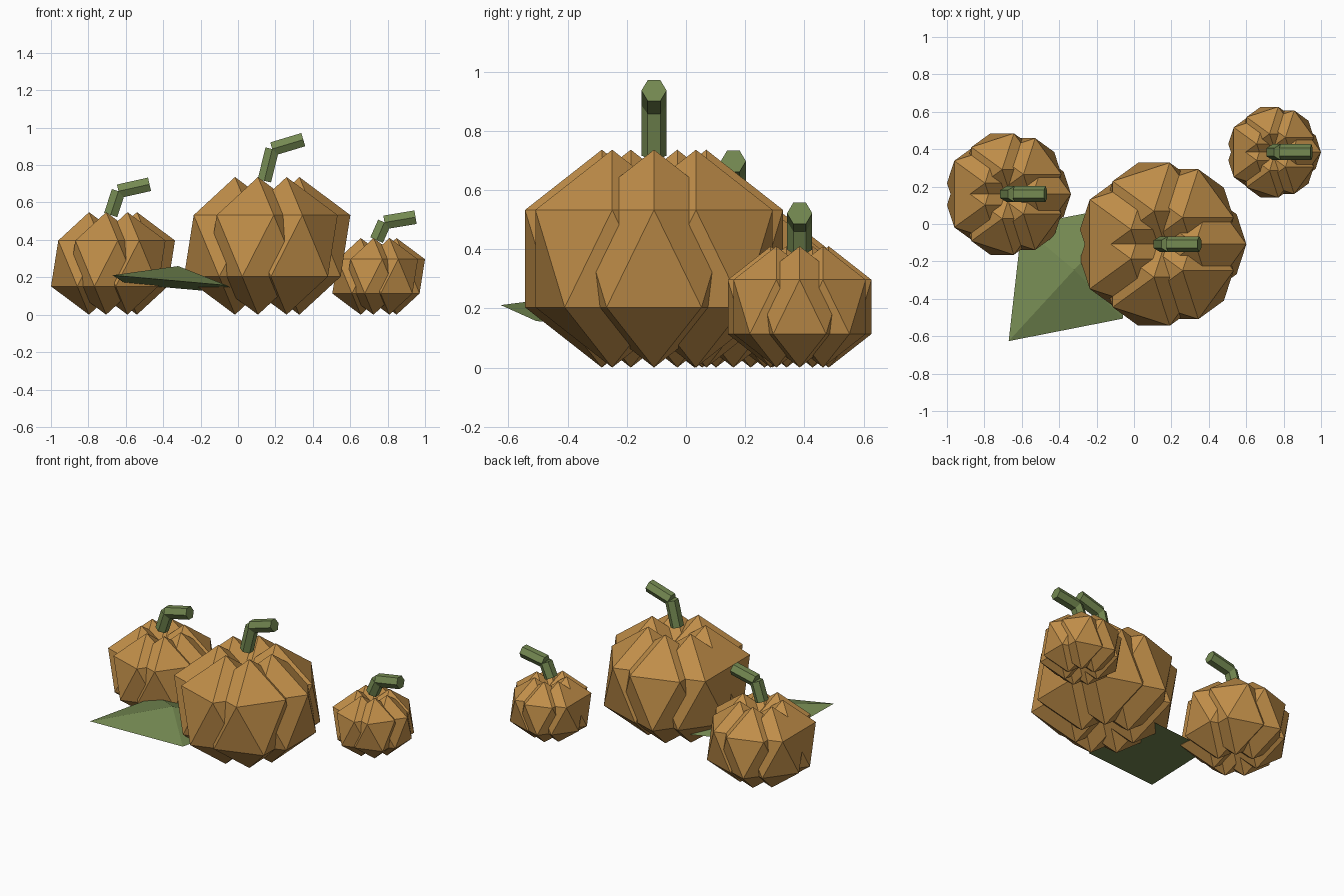
import bpy, bmesh, math
from mathutils import Matrix, Vector

if "Cube" in bpy.data.objects:
    bpy.data.objects.remove(bpy.data.objects["Cube"])


def material(name, rgb):
    m = bpy.data.materials.new(name)
    m.diffuse_color = (*rgb, 1)
    m.use_nodes = True
    m.node_tree.nodes["Principled BSDF"].inputs["Base Color"].default_value = m.diffuse_color
    return m


ORANGE = material("pumpkin orange", (0.527, 0.270, 0.066))
GREEN = material("stem green", (0.175, 0.250, 0.083))


def finish(bm, name, mat):
    me = bpy.data.meshes.new(name)
    bm.to_mesh(me)
    bm.free()
    me.materials.append(mat)
    ob = bpy.data.objects.new(name, me)
    bpy.context.collection.objects.link(ob)
    return ob


def rod(bm, a, b, r):
    # six-sided rod between two points in an XZ plane
    d = b - a
    tilt = Matrix.Rotation(math.atan2(d.x, d.z), 4, 'Y')
    bmesh.ops.create_cone(bm, cap_ends=True, segments=6, radius1=r, radius2=r,
                          depth=d.length,
                          matrix=Matrix.Translation((a + b) / 2) @ tilt)


def pumpkin(label, x, y, s):
    # body: ring of seven overlapping icosahedron lobes
    bm = bmesh.new()
    half = 0.368 * s
    for k in range(7):
        a = 2 * math.pi * k / 7
        pos = Vector((x + 0.181 * s * math.cos(a), y + 0.181 * s * math.sin(a), half))
        bmesh.ops.create_icosphere(
            bm, subdivisions=1, radius=1,
            matrix=Matrix.Translation(pos) @ Matrix.Diagonal((0.305 * s, 0.305 * s, half, 1)))
    finish(bm, label + "_pumpkin_body", ORANGE)
    # bent stem: two rods
    h = 2 * half
    p0 = Vector((x - 0.006, y, h - 0.02 * s))
    p1 = Vector((x + 0.036, y, h + 0.15 * s))
    p2 = Vector((x + 0.202, y, h + 0.20 * s))
    bm = bmesh.new()
    rod(bm, p0, p1, 0.0425)
    rod(bm, p1, p2, 0.0425)
    finish(bm, label + "_pumpkin_stem", GREEN)


pumpkin("large", 0.147, -0.108, 1.0)
pumpkin("medium", -0.675, 0.16, 0.745)
pumpkin("small", 0.747, 0.384, 0.557)

# leaf: shallow tilted four-sided pyramid
bm = bmesh.new()
base = [bm.verts.new(p) for p in ((-0.67, -0.626, 0.211), (-0.06, -0.506, 0.157),
                                  (0.01, 0.11, 0.111), (-0.60, -0.01, 0.165))]
apex = bm.verts.new((-0.32, -0.245, 0.26))
bm.faces.new(base[::-1])
for i in range(4):
    bm.faces.new((base[i], base[(i + 1) % 4], apex))
bmesh.ops.recalc_face_normals(bm, faces=bm.faces[:])
finish(bm, "leaf", GREEN)
